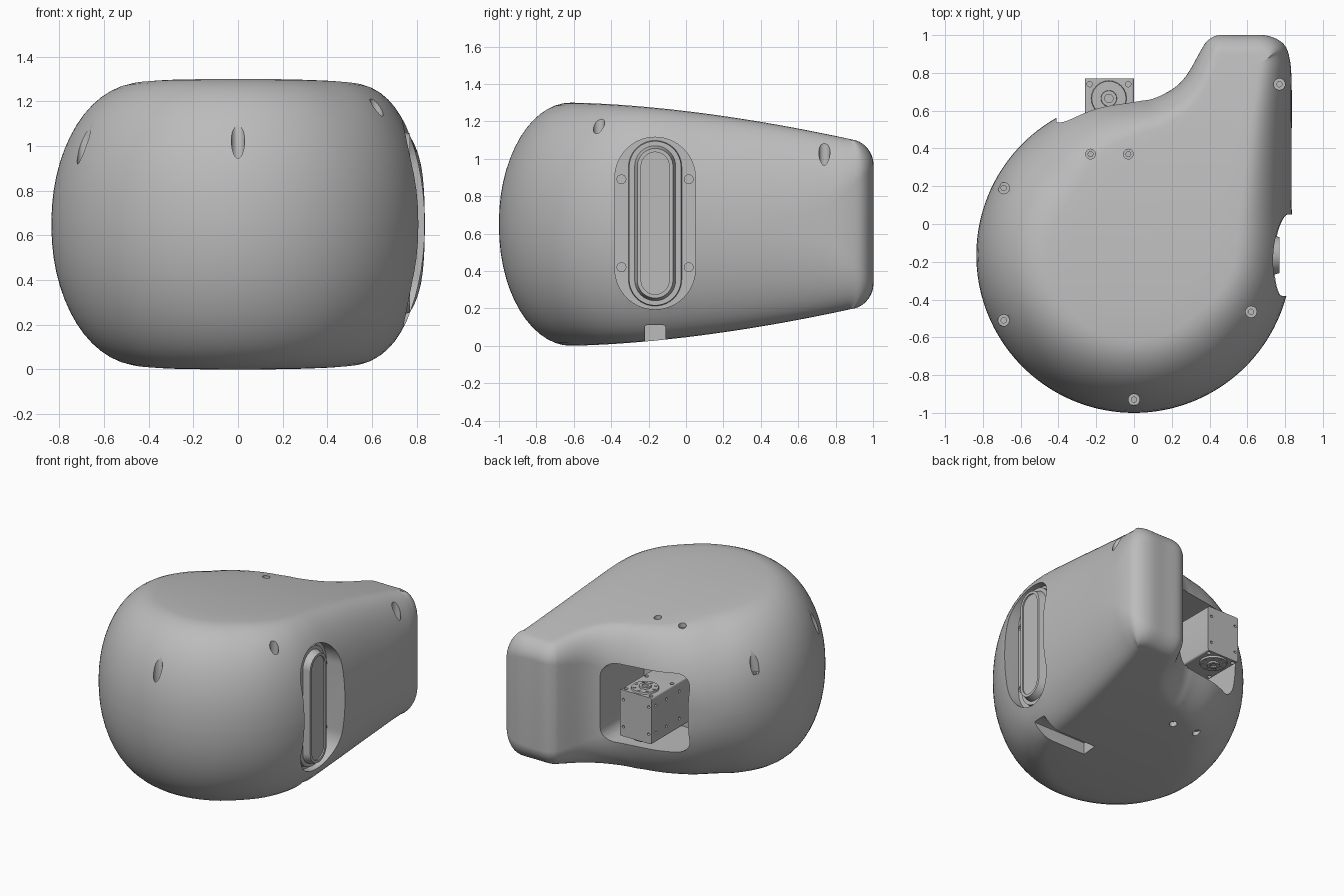
import bpy, bmesh
from math import sin, cos, pi, radians
from mathutils import Vector

if "Cube" in bpy.data.objects:
    bpy.data.objects.remove(bpy.data.objects["Cube"])

MID = 0.65               # mirror height of the shell
HUB = Vector((0, -0.165))  # centre of the round part
R = 0.835

grey = bpy.data.materials.new("plain grey")
grey.use_nodes = True
grey.diffuse_color = (0.5, 0.5, 0.5, 1)
grey.node_tree.nodes["Principled BSDF"].inputs["Base Color"].default_value = (0.5, 0.5, 0.5, 1)


def make(name, bm):
    bmesh.ops.remove_doubles(bm, verts=bm.verts, dist=1e-5)
    bmesh.ops.recalc_face_normals(bm, faces=bm.faces)
    mesh = bpy.data.meshes.new(name)
    bm.to_mesh(mesh)
    bm.free()
    mesh.materials.append(grey)
    ob = bpy.data.objects.new(name, mesh)
    bpy.context.collection.objects.link(ob)
    return ob


def select(ob):
    bpy.ops.object.select_all(action="DESELECT")
    ob.select_set(True)
    bpy.context.view_layer.objects.active = ob


def smooth(ob):
    select(ob)
    bpy.ops.object.shade_smooth_by_angle(angle=radians(32))


def rounded(c, w, h, r, n=10):
    """Rounded rectangle; a stadium or a circle when r is half the width."""
    pts = []
    for k, (sx, sy) in enumerate(((1, 1), (-1, 1), (-1, -1), (1, -1))):
        for i in range(n + 1):
            a = (k + i / n) * pi / 2
            pts.append((c[0] + sx * (w / 2 - r) + r * cos(a), c[1] + sy * (h / 2 - r) + r * sin(a)))
    return pts


def prism(name, axis, c, w, h, r, lo, hi, shrink=0.0, n=10):
    """Rounded block along an axis, the far end smaller by shrink."""
    place = {"x": lambda u, v, d: (d, u, v), "y": lambda u, v, d: (u, d, v),
             "z": lambda u, v, d: (u, v, d)}[axis]
    bm = bmesh.new()
    ends = []
    for d, s in ((lo, 0), (hi, shrink)):
        ends.append([bm.verts.new(place(u, v, d)) for u, v in rounded(c, w - 2 * s, h - 2 * s, r - s, n)])
        bm.faces.new(ends[-1])
    m = len(ends[0])
    for i in range(m):
        j = (i + 1) % m
        bm.faces.new((ends[0][i], ends[0][j], ends[1][j], ends[1][i]))
    return make(name, bm)


def disc(name, axis, c, r, lo, hi, shrink=0.0):
    return prism(name, axis, c, 2 * r, 2 * r, r, lo, hi, shrink, 6)


def cut(ob, cutter):
    cutter.hide_render = True
    select(ob)
    mod = ob.modifiers.new("cut", "BOOLEAN")
    mod.operation, mod.solver, mod.object = "DIFFERENCE", "EXACT", cutter
    bpy.ops.object.modifier_apply(modifier=mod.name)
    bpy.data.objects.remove(cutter)


def half_height(y):
    return 0.65 - 0.2 * (max(0, y + 0.65) / 1.55) ** 1.7


# Shell outline: x, y, edge inset, rounded share of the height
ctrl = []
for deg in range(90, 361, 15):
    f = min(1, (deg - 90) / 45)
    a = radians(deg)
    inset = 0.2 + 0.185 * f - 0.09 * max(0, (deg - 315) / 45)
    ctrl.append((HUB.x + R * cos(a), HUB.y + R * sin(a), inset, 0.8 + 0.18 * f))
ctrl += [(.835, .1, .27, .98), (.835, .45, .23, .97), (.835, .72, .19, .85), (.825, .87, .16, .6),
         (.79, .955, .12, .4), (.7, .998, .1, .28), (.56, 1, .1, .25), (.45, 1, .1, .25),
         (.395, .975, .1, .27), (.36, .93, .1, .3), (.28, .79, .12, .4), (.2, .712, .14, .5),
         (.1, .675, .17, .65)]
ctrl = [Vector(p) for p in ctrl]

# Smooth closed curve through the outline points
loop = []
STEPS = 6
for i in range(len(ctrl)):
    p0, p1, p2, p3 = (ctrl[(i + k - 1) % len(ctrl)] for k in range(4))
    for s in range(STEPS):
        t = s / STEPS
        loop.append(0.5 * (2 * p1 + (p2 - p0) * t + (2 * p0 - 5 * p1 + 4 * p2 - p3) * t * t
                           + (3 * p1 - p0 - 3 * p2 + p3) * t ** 3))
N = len(loop)

# Shell: rounded rims above and below, closing in on a spine
spine = Vector((0.53, 0.8)) - HUB
rings = {1: [], -1: []}
bm = bmesh.new()
for side in (1, -1):
    for level in range(18):
        ring = []
        for i, p in enumerate(loop):
            tan = (loop[(i + 1) % N] - loop[i - 1]).to_2d().normalized()
            normal = Vector((tan.y, -tan.x))
            t = min(level, 14) / 14 * pi / 2
            q = p.to_2d() - normal * p.z * (1 - cos(t))
            if level > 14:
                k = max(0, min(1, (q - HUB).dot(spine) / spine.length_squared))
                q = q.lerp(HUB + spine * k, (level - 14) * 0.3)
            h = half_height(q.y)
            z = h * (1 - p.w) + h * p.w * sin(t)
            ring.append(bm.verts.new((q.x, q.y, MID + side * z)))
        rings[side].append(ring)
    bm.faces.new(rings[side][-1])
stack = rings[-1][::-1] + rings[1]
for low, high in zip(stack, stack[1:]):
    for i in range(N):
        j = (i + 1) % N
        bm.faces.new((low[i], low[j], high[j], high[i]))
bmesh.ops.triangulate(bm, faces=[f for f in bm.faces if len(f.verts) > 4])
shell = make("shell", bm)

# Side pocket, rear opening and underside channel
SIDE = (-0.165, 0.655)
cut(shell, prism("pocket_cutter", "x", SIDE, 0.43, 0.92, 0.215, 0.685, 1.3, n=16))
cut(shell, prism("opening_cutter", "y", (-0.105, MID), 0.61, 0.58, 0.1, 0.2, 1.2))
cut(shell, prism("channel_cutter", "x", (-0.165, 0.0), 0.11, 0.22, 0.01, 0.25, 1.2, n=2))

# Screw holes around the rim, with a smaller bore in each
for x, y, floor in ((0, -.93, .92), (-.69, .19, .9), (-.69, -.51, .92), (.62, -.465, 1.08), (.77, .74, .92)):
    cut(shell, disc("hole_cutter", "z", (x, y), 0.03, floor, 1.6))
    cut(shell, disc("bore_cutter", "z", (x, y), 0.014, floor - 0.06, 1.6))

# Pairs of holes in the top and the underside
for x in (-0.23, -0.03):
    for s in (1, -1):
        cut(shell, disc("hole_cutter", "z", (x, 0.37), 0.026, MID + s * 0.52, MID + s))
        cut(shell, disc("bore_cutter", "z", (x, 0.37), 0.013, MID + s * 0.47, MID + s))
smooth(shell)

# Side window: base, raised lens with a shallow recess, four screws
base = prism("window_base", "x", SIDE, 0.29, 0.89, 0.145, 0.66, 0.72, 0.006, 16)
lens = prism("window_lens", "x", SIDE, 0.23, 0.84, 0.115, 0.70, 0.77, 0.02, 16)
cut(lens, prism("lens_cutter", "x", SIDE, 0.15, 0.76, 0.075, 0.76, 0.9, n=16))
smooth(base)
smooth(lens)
for y in (-0.345, 0.015):
    for z in (0.42, 0.89):
        screw = disc("window_screw", "x", (y, z), 0.026, 0.67, 0.695)
        cut(screw, disc("screw_cutter", "x", (y, z), 0.014, 0.688, 0.8))
        smooth(screw)

# Motor in the rear opening
motor = prism("motor_body", "y", (-0.13, MID), 0.26, 0.34, 0.012, 0.19, 0.77, n=3)
for x in (-0.235, -0.03):
    for s in (1, -1):
        for y in (0.74, 0.5):
            cut(motor, disc("hole_cutter", "z", (x, y), 0.014, MID + s * 0.14, MID + s * 0.3))
        cut(motor, disc("hole_cutter", "y", (x, MID + s * 0.1), 0.01, 0.75, 0.9))
for z in (0.55, 0.75):
    for y in (0.45, 0.6, 0.72):
        cut(motor, disc("hole_cutter", "x", (y, z), 0.01, -0.4, -0.245))
smooth(motor)

# Motor horns above and below, each with a hub and a ring of screws
AXLE = (-0.133, 0.665)
for s in (1, -1):
    face = MID + s * 0.165
    smooth(disc("motor_horn", "z", AXLE, 0.095, face, face + s * 0.018, 0.004))
    hub = disc("horn_hub", "z", AXLE, 0.045, face, face + s * 0.03, 0.004)
    cut(hub, disc("hub_cutter", "z", AXLE, 0.022, face + s * 0.02, face + s * 0.1))
    smooth(hub)
    for k in range(8):
        a = k * pi / 4
        c = (AXLE[0] + 0.072 * cos(a), AXLE[1] + 0.072 * sin(a))
        smooth(disc("horn_screw", "z", c, 0.01, face, face + s * 0.022))
